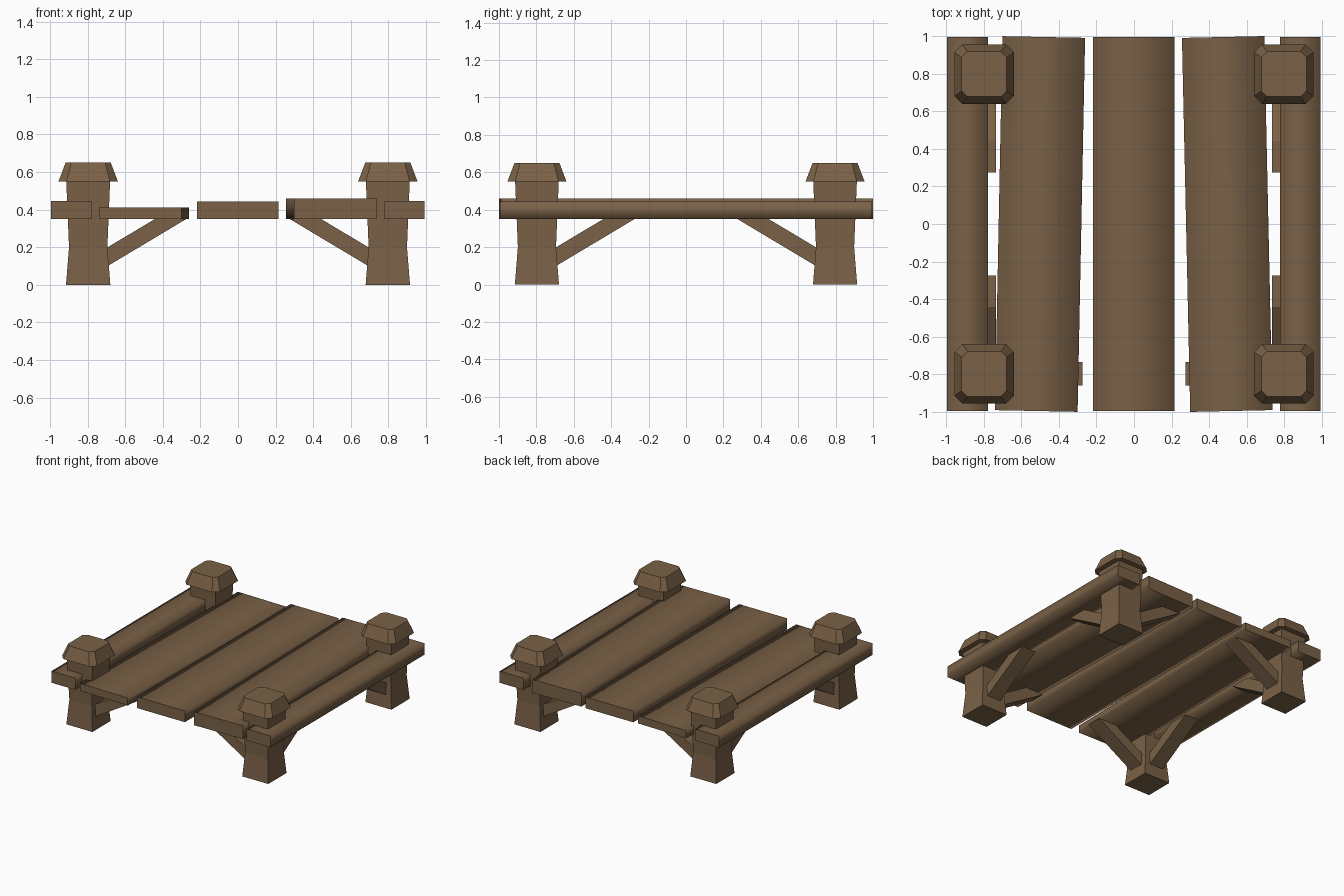
import bpy, bmesh, math
from mathutils import Vector, Matrix

if "Cube" in bpy.data.objects:
    bpy.data.objects.remove(bpy.data.objects["Cube"])

wood = bpy.data.materials.new("brown wood")
wood.diffuse_color = (0.195, 0.121, 0.063, 1)
wood.use_nodes = True
wood.node_tree.nodes["Principled BSDF"].inputs["Base Color"].default_value = wood.diffuse_color


def finish(name, bm):
    bmesh.ops.recalc_face_normals(bm, faces=bm.faces[:])
    me = bpy.data.meshes.new(name)
    bm.to_mesh(me)
    bm.free()
    me.materials.append(wood)
    ob = bpy.data.objects.new(name, me)
    bpy.context.collection.objects.link(ob)
    return ob


def board(name, x, width, z0, z1, angle=0.0):
    """Long board: soft shading around its length, flat cut ends."""
    bm = bmesh.new()
    bmesh.ops.create_cube(bm, size=1)
    bmesh.ops.scale(bm, vec=(width, 1.99, z1 - z0), verts=bm.verts)
    bm.normal_update()
    for f in bm.faces:
        f.smooth = abs(f.normal.y) < 0.5
    m = Matrix.Translation((x, 0, (z0 + z1) / 2)) @ Matrix.Rotation(angle, 4, 'Z')
    bmesh.ops.transform(bm, matrix=m, verts=bm.verts)
    return finish(name, bm)


def loft(name, centre, rings):
    """Stack of square rings (z, half width, corner cut), capped."""
    bm = bmesh.new()
    loops = []
    for z, h, c in rings:
        if c:
            pts = [(h, h - c), (h - c, h), (c - h, h), (-h, h - c),
                   (-h, c - h), (c - h, -h), (h - c, -h), (h, c - h)]
        else:
            pts = [(h, h), (-h, h), (-h, -h), (h, -h)]
        loops.append([bm.verts.new((centre[0] + a, centre[1] + b, z)) for a, b in pts])
    for lo, hi in zip(loops, loops[1:]):
        for i in range(len(lo)):
            j = (i + 1) % len(lo)
            bm.faces.new((lo[i], lo[j], hi[j], hi[i]))
    bm.faces.new(loops[0][::-1])
    bm.faces.new(loops[-1])
    return finish(name, bm)


def brace(name, sx, sy, along_x):
    """Diagonal strut from a post up to the deck."""
    profile = [(0.76, 0.06), (0.275, 0.35), (0.442, 0.35), (0.76, 0.16)]
    bm = bmesh.new()
    sides = []
    for off in (0.735, 0.859):
        sides.append([bm.verts.new((sx * d, sy * off, z) if along_x else (sx * off, sy * d, z))
                      for d, z in profile])
    a, b = sides
    bm.faces.new(a)
    bm.faces.new(b[::-1])
    for i in range(4):
        j = (i + 1) % 4
        bm.faces.new((a[i], b[i], b[j], a[j]))
    return finish(name, bm)


# Deck planks, outer two slightly skewed
board("left_plank", -0.5, 0.44, 0.35, 0.412, -0.02)
board("middle_plank", -0.002, 0.434, 0.35, 0.442)
board("right_plank", 0.496, 0.438, 0.35, 0.459, 0.022)

# Side rails
board("left_rail", -0.886, 0.216, 0.35, 0.445)
board("right_rail", 0.884, 0.216, 0.35, 0.445)

# Corner posts with caps and two braces each
for sx, side in ((-1, "left"), (1, "right")):
    for sy, end in ((-1, "front"), (1, "back")):
        tag = f"{end}_{side}"
        c = (sx * 0.797, sy * 0.797)
        loft(f"{tag}_post", c, [(0, 0.118, 0), (0.2, 0.102, 0), (0.56, 0.117, 0)])
        loft(f"{tag}_post_cap", c, [(0.55, 0.158, 0.042), (0.65, 0.12, 0.03)])
        brace(f"{tag}_cross_brace", sx, sy, True)
        brace(f"{tag}_side_brace", sx, sy, False)
